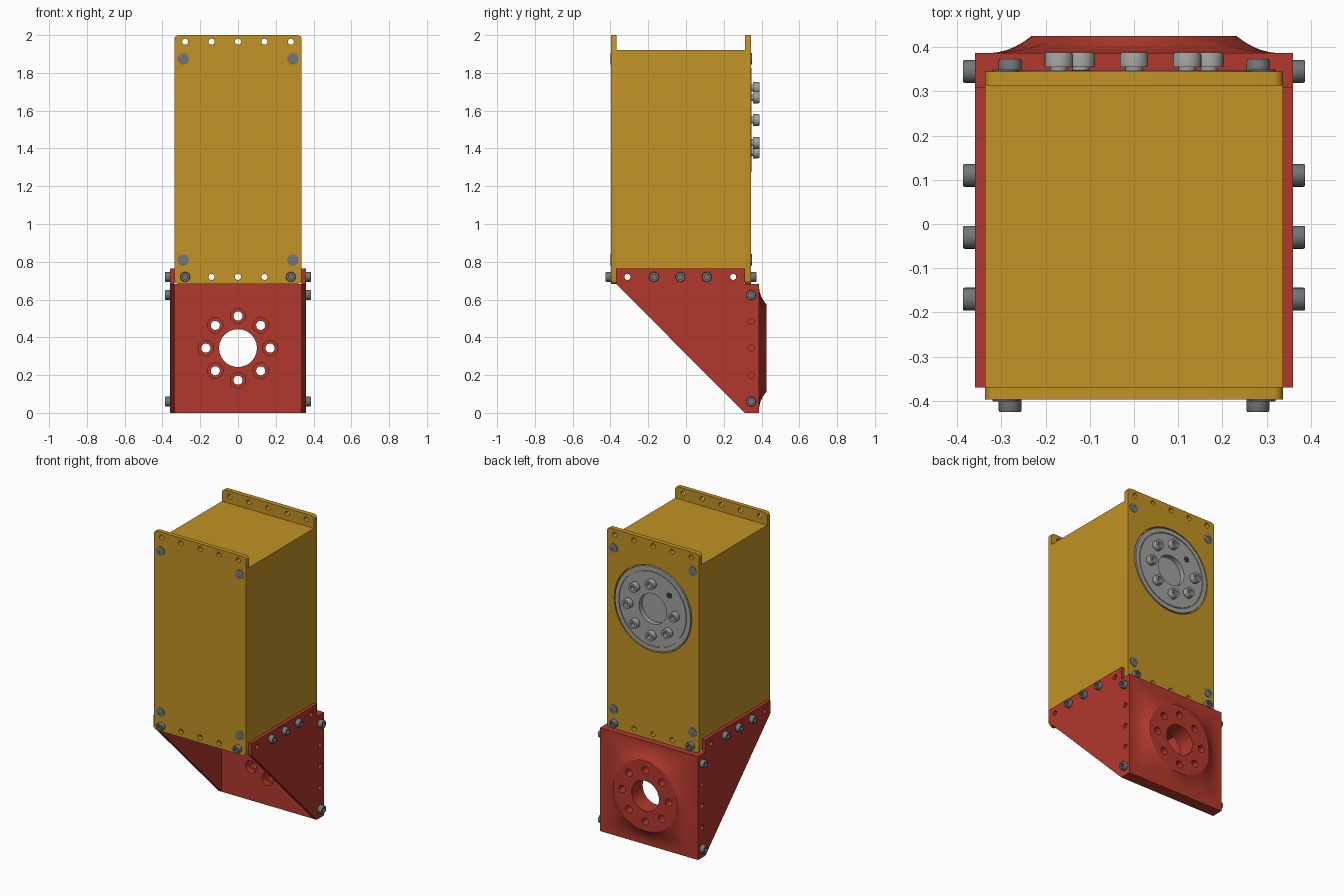
import bpy, bmesh
from math import sin, cos, pi, radians
from mathutils import Vector

cube = bpy.data.objects.get("Cube")
if cube:
    bpy.data.objects.remove(cube)


def material(name, rgb):
    m = bpy.data.materials.new(name)
    m.use_nodes = True
    m.diffuse_color = (*rgb, 1)
    m.node_tree.nodes["Principled BSDF"].inputs["Base Color"].default_value = (*rgb, 1)
    return m


YELLOW = material("yellow paint", (0.54, 0.29, 0.018))
RED = material("red paint", (0.44, 0.04, 0.026))
STEEL = material("light steel", (0.36, 0.36, 0.35))
DARK = material("dark steel", (0.17, 0.18, 0.19))
HOLE = material("hole shadow", (0.04, 0.04, 0.04))


def finish(ob):
    bpy.ops.object.select_all(action="DESELECT")
    bpy.context.view_layer.objects.active = ob
    ob.select_set(True)
    if ob.type == "CURVE":
        bpy.ops.object.convert(target="MESH")
    bpy.ops.object.shade_smooth_by_angle(angle=radians(30))
    return ob


def circle(cx, cy, r, n=32):
    return [(cx + r * cos(2 * pi * i / n), cy + r * sin(2 * pi * i / n)) for i in range(n)]


def round_rect(w, z0, z1, r):
    pts = []
    for k, (cx, cz) in enumerate([(w - r, z1 - r), (r - w, z1 - r), (r - w, z0 + r), (w - r, z0 + r)]):
        for i in range(5):
            a = pi / 2 * (k + i / 4)
            pts.append((cx + r * cos(a), cz + r * sin(a)))
    return pts


def plate(name, outline, holes, axis, lo, hi, mat):
    """Flat outline with holes, extruded from lo to hi along world x or y."""
    cu = bpy.data.curves.new(name, "CURVE")
    cu.dimensions, cu.fill_mode, cu.extrude = "2D", "BOTH", (hi - lo) / 2
    for loop in [outline] + [circle(*h) for h in holes]:
        sp = cu.splines.new("POLY")
        sp.points.add(len(loop) - 1)
        for p, (x, y) in zip(sp.points, loop):
            p.co = (x, y, 0, 1)
        sp.use_cyclic_u = True
    cu.materials.append(mat)
    ob = bpy.data.objects.new(name, cu)
    bpy.context.collection.objects.link(ob)
    mid = (lo + hi) / 2
    ob.location = (mid, 0, 0) if axis == "x" else (0, mid, 0)
    ob.rotation_euler = (pi / 2, 0, pi / 2 if axis == "x" else 0)
    return finish(ob)


def ngon(r, n=0):
    """Radius by angle of a circle, or of an n-sided polygon with apothem r."""
    if not n:
        return lambda a: r
    return lambda a: r / cos((a + pi / n) % (2 * pi / n) - pi / n)


def loft(name, rings, loc, axis, mat, seg=24, caps=True):
    """Rings of (radius function, height) joined along an axis."""
    bm = bmesh.new()
    loops = [[bm.verts.new((f(a) * cos(a), f(a) * sin(a), h))
              for a in (2 * pi * i / seg for i in range(seg))] for f, h in rings]
    for lo, hi in zip(loops, loops[1:]):
        for i in range(seg):
            j = (i + 1) % seg
            bm.faces.new((lo[i], lo[j], hi[j], hi[i]))
    if caps:
        bm.faces.new(loops[0][::-1])
        bm.faces.new(loops[-1])
    me = bpy.data.meshes.new(name)
    bm.to_mesh(me)
    bm.free()
    me.materials.append(mat)
    ob = bpy.data.objects.new(name, me)
    bpy.context.collection.objects.link(ob)
    ob.location = loc
    ob.rotation_mode = "QUATERNION"
    ob.rotation_quaternion = Vector((0, 0, 1)).rotation_difference(Vector(axis))
    return finish(ob)


def screw(name, loc, axis, r, h, mat, neck=0.0):
    """Cap screw with a hexagonal socket."""
    rings = [(ngon(r * 0.6), 0), (ngon(r * 0.6), neck)] if neck else []
    rings += [(ngon(r), neck), (ngon(r), h * 0.85), (ngon(r * 0.92), h),
              (ngon(r * 0.48, 6), h), (ngon(r * 0.48, 6), h * 0.4)]
    loft(name, rings, loc, axis, mat)


# Main dimensions
W, SIDE = 0.337, 0.359
FRONT, FRONT_IN, BACK_IN, BACK = -0.397, -0.368, 0.313, 0.345
DISC_Z, RING_Z, BOLT_R = 1.55, 0.343, 0.17
COLUMNS = [-0.28, -0.14, 0, 0.14, 0.28]

# Yellow housing
body_outline = [(-W, 0.765), (W, 0.765), (W, 1.92), (-W, 1.92)]
plate("housing_body", body_outline, [(0, DISC_Z, 0.104)], "y", FRONT_IN, BACK_IN, YELLOW)
plate_outline = round_rect(W, 0.683, 2.0, 0.022)
row_holes = [(x, z, 0.016) for x in COLUMNS for z in (0.72, 1.965)]
plate("housing_front_plate", plate_outline, row_holes, "y", FRONT, FRONT_IN, YELLOW)
plate("housing_back_plate", plate_outline, row_holes + [(0, DISC_Z, 0.284, 64)],
      "y", BACK_IN, BACK, YELLOW)

# Output disc with a central bore and a fine groove
loft("output_disc",
     [(ngon(r), h) for r, h in [(0.276, -0.03), (0.276, 0.002), (0.248, 0.002), (0.248, -0.004),
                                (0.243, -0.004), (0.243, 0.002), (0.1, 0.002), (0.1, -0.2)]],
     (0, BACK, DISC_Z), (0, 1, 0), STEEL, 64)
for k in range(8):
    a = pi / 4 * k
    pos = (BOLT_R * cos(a), BACK, DISC_Z + BOLT_R * sin(a))
    if k == 3:
        loft("disc_pin_hole", [(ngon(0.02), 0), (ngon(0.02), 0.003)], pos, (0, 1, 0), HOLE)
    else:
        screw("disc_screw", pos, (0, 1, 0), 0.032, 0.043, STEEL, 0.01)

# Red bracket sides with their inner mounting rails
side_outline = [(-0.37, 0.683), (-0.37, 0.765), (0.31, 0.765), (0.31, 0.683),
                (0.386, 0.683), (0.386, 0), (0.31, 0)]
rail_holes = [(-0.31, 0.72, 0.016), (0.25, 0.72, 0.016)]
edge_holes = [(0.345, z, 0.016) for z in (0.2, 0.343, 0.484)]
rail_outline = [(FRONT_IN, 0.69), (BACK_IN, 0.69), (BACK_IN, 0.763), (FRONT_IN, 0.763)]
for s in (-1, 1):
    lo, hi = sorted((s * W, s * SIDE))
    plate("bracket_side", side_outline, rail_holes + edge_holes, "x", lo, hi, RED)
    lo, hi = sorted((s * 0.25, s * W))
    plate("bracket_rail", rail_outline, rail_holes, "x", lo, hi, RED)

# Red bracket back: counterbored inner layer, outer layer and raised ring
back_outline = [(-W, 0), (W, 0), (W, 0.683), (-W, 0.683)]


def bolt_circle(r):
    return [(0, RING_Z, 0.1, 48)] + [
        (BOLT_R * cos(pi / 4 * k), RING_Z + BOLT_R * sin(pi / 4 * k), r) for k in range(8)]


plate("bracket_back_inner", back_outline, bolt_circle(0.041), "y", 0.31, 0.345, RED)
plate("bracket_back_outer", back_outline, bolt_circle(0.024), "y", 0.345, 0.386, RED)
plate("bracket_ring", circle(0, RING_Z, 0.232, 64), bolt_circle(0.024), "y", 0.386, 0.425, RED)

# Flare blending the square back into the round ring
square, disc = ngon(0.34, 4), ngon(0.232)


def blend(t):
    return lambda a: square(a) * (1 - t) + disc(a) * t


loft("bracket_flare", [(blend(i / 10), 0.039 * (i / 10) ** 2.3) for i in range(11)],
     (0, 0.386, RING_Z), (0, 1, 0), RED, 64, caps=False)

# Fasteners, mirrored left and right
for s in (-1, 1):
    for y, z in [(-0.17, 0.72), (-0.03, 0.72), (0.11, 0.72), (0.345, 0.624), (0.345, 0.06)]:
        screw("side_screw", (s * SIDE, y, z), (s, 0, 0), 0.026, 0.028, DARK)
    for y, d in [(FRONT, -1), (BACK, 1)]:
        screw("mounting_screw", (s * 0.28, y, 0.72), (0, d, 0), 0.026, 0.028, DARK)
        for z in (0.81, 1.875):
            screw("flush_screw", (s * 0.29, y, z), (0, d, 0), 0.03, 0.004, DARK)
